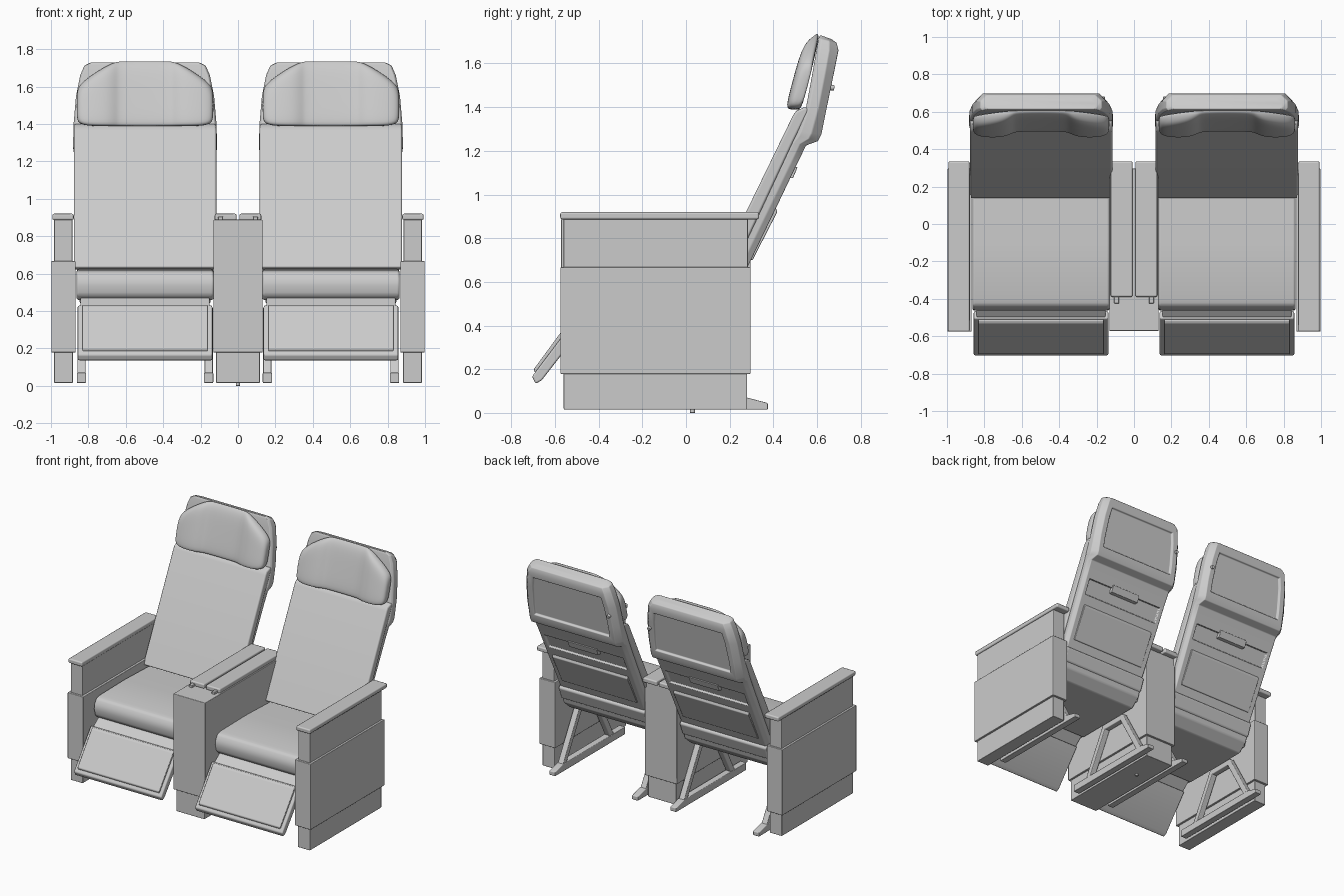
import bpy, bmesh, math
from mathutils import Vector

if "Cube" in bpy.data.objects:
    bpy.data.objects.remove(bpy.data.objects["Cube"])


def finish(name, bm, bevel=0.0, segs=3, subsurf=0):
    bmesh.ops.recalc_face_normals(bm, faces=bm.faces[:])
    me = bpy.data.meshes.new(name)
    bm.to_mesh(me)
    bm.free()
    ob = bpy.data.objects.new(name, me)
    bpy.context.collection.objects.link(ob)
    for p in me.polygons:
        p.use_smooth = True
    if bevel:
        m = ob.modifiers.new("bevel", 'BEVEL')
        m.width, m.segments = bevel, segs
        m.limit_method, m.angle_limit = 'ANGLE', math.radians(30)
        m.harden_normals = True
    if subsurf:
        m = ob.modifiers.new("subsurf", 'SUBSURF')
        m.levels = m.render_levels = subsurf
    return ob


def bridge(bm, loops):
    # skin a series of equal closed loops and cap both ends
    rings = [[bm.verts.new(p) for p in lp] for lp in loops]
    n = len(rings[0])
    grid = []
    for a, b in zip(rings, rings[1:]):
        grid.append([bm.faces.new((a[k], a[(k + 1) % n], b[(k + 1) % n], b[k]))
                     for k in range(n)])
    bm.faces.new(rings[0][::-1])
    bm.faces.new(rings[-1])
    return grid


def prism(name, pts, x0, x1, bevel=0.008, segs=3):
    # side profile (y, z) extruded along x
    bm = bmesh.new()
    bridge(bm, [[(x, y, z) for y, z in pts] for x in (x0, x1)])
    return finish(name, bm, bevel, segs)


def box(name, x, y, z, bevel=0.005):
    x = sorted(x)
    return prism(name, [(y[0], z[0]), (y[1], z[0]), (y[1], z[1]), (y[0], z[1])],
                 x[0], x[1], bevel, 2)


def bar(name, p, q, x0, x1, w):
    p, q = Vector(p), Vector(q)
    d = (q - p).normalized()
    n = Vector((-d.y, d.x)) * w / 2
    e = d * w * 0.4
    prism(name, [tuple(v) for v in (p - e + n, q + e + n, q + e - n, p - e - n)],
          x0, x1, 0.006, 2)


def back_shell(cx):
    # rows: front y, front z, back y, back z, half width
    rows = [(.17, .60, .235, .57, .362), (.365, 1.0, .43, .975, .37),
            (.443, 1.16, .506, 1.135, .373), (.482, 1.24, .55, 1.225, .376),
            (.50, 1.27, .605, 1.245, .383), (.51, 1.29, .62, 1.275, .385),
            (.55, 1.40, .645, 1.40, .382), (.578, 1.55, .676, 1.55, .369),
            (.597, 1.66, .698, 1.66, .347), (.607, 1.715, .69, 1.695, .325),
            (.615, 1.73, .665, 1.712, .295)]
    loops = []
    for i, (yf, zf, yb, zb, h) in enumerate(rows):
        c = 0.018 if i < 4 else 0.035
        sec = [(-h + .01, 0), (h - .01, 0), (h, .15), (h, .6),
               (h - c, 1), (-h + c, 1), (-h, .6), (-h, .15)]
        loops.append([(cx + u, yf + (yb - yf) * t, zf + (zb - zf) * t) for u, t in sec])
    bm = bmesh.new()
    grid = bridge(bm, loops)
    bmesh.ops.recalc_face_normals(bm, faces=bm.faces[:])
    # recessed screen panel and stowage slot
    screen = [grid[i][4] for i in (5, 6, 7)]
    slot = [grid[1][4]]
    bmesh.ops.inset_region(bm, faces=screen, thickness=0.04, depth=0,
                           use_even_offset=True, use_boundary=True)
    bmesh.ops.inset_region(bm, faces=screen, thickness=0.006, depth=-0.014,
                           use_even_offset=True, use_boundary=True)
    bmesh.ops.inset_region(bm, faces=slot, thickness=0.03, depth=0,
                           use_even_offset=True, use_boundary=True)
    bmesh.ops.inset_region(bm, faces=slot, thickness=0.003, depth=-0.014,
                           use_even_offset=True, use_boundary=True)
    finish("back_shell", bm, 0.005, 2)


def headrest(cx):
    # half columns: offset, recess, top z, bottom z
    half = [(.366, .03, 1.575, 1.425), (.352, .01, 1.61, 1.40), (.30, 0, 1.655, 1.388),
            (.20, 0, 1.718, 1.388), (.15, .024, 1.735, 1.388), (.125, .032, 1.738, 1.388)]
    cols = [(-u, r, t, b) for u, r, t, b in half] + half[::-1]
    loops = []
    for u, r, zt, zb in cols:
        def front(z):
            return .458 + (z - 1.41) * .27 + r

        def back(z):
            return .535 + (z - 1.40) * .23
        zm = (zt + zb) / 2
        loop = [(front(zb + .02), zb + .02), (front(zm), zm), (front(zt - .04), zt - .04),
                (front(zt) + .015, zt - .006), (back(zt) - .012, zt), (back(zt), zt - .012),
                (back(zm), zm), (back(zb), zb + .014), (back(zb) - .015, zb),
                (front(zb) + .014, zb)]
        loops.append([(cx + u, y, z) for y, z in loop])
    bm = bmesh.new()
    bridge(bm, loops)
    finish("headrest", bm, subsurf=2)


def knob(name, loc, r, depth):
    bm = bmesh.new()
    bmesh.ops.create_cone(bm, cap_ends=True, segments=20, radius1=r, radius2=r * .85, depth=depth)
    bmesh.ops.translate(bm, verts=bm.verts[:], vec=(0, 0, 0))
    ob = finish(name, bm, 0.002, 2)
    ob.location = loc
    return ob


for s in (1, -1):
    cx = 0.497 * s

    # reclined back
    back_shell(cx)
    prism("back_cushion", [(.135, .632), (.49, 1.362), (.505, 1.383), (.545, 1.402),
                           (.565, 1.39), (.49, 1.24), (.20, .62)],
          cx - .381, cx + .381, 0.012)
    headrest(cx)
    prism("back_pocket", [(.285, .70), (.305, .70), (.418, .92), (.41, .945), (.39, .925)],
          cx - .31, cx + .31, 0.005, 2)
    prism("slot_latch", [(.455, 1.075), (.49, 1.075), (.511, 1.125), (.475, 1.125)],
          cx - .12, cx + .12, 0.003, 2)
    k = knob("jack_knob", (cx - s * .33, .667, 1.49), 0.014, 0.025)
    k.rotation_euler = (math.radians(-101), 0, 0)

    # seat and pan
    prism("seat_cushion", [(-.40, .618), (-.435, .608), (-.457, .575), (-.463, .535),
                           (-.45, .485), (-.42, .458), (.20, .48), (.24, .61), (-.1, .622)],
          cx - .367, cx + .367, 0.014)
    prism("seat_pan", [(-.40, .475), (-.38, .44), (.16, .44), (.23, .50), (.26, .60), (.2, .62)],
          cx - .35, cx + .35, 0.01)
    prism("rear_crossbar", [(.21, .53), (.25, .54), (.285, .63), (.25, .66)],
          cx - .355, cx + .355, 0.012)

    # leg rest
    prism("leg_rest_panel", [(-.688, .133), (-.705, .165), (-.697, .178), (-.505, .432),
                             (-.462, .405), (-.66, .15)],
          cx - .36, cx + .36, 0.009)
    prism("leg_rest_pad", [(-.692, .185), (-.697, .20), (-.532, .425), (-.515, .432),
                           (-.495, .41), (-.67, .18)],
          cx - .335, cx + .335, 0.006)
    prism("leg_rest_hinge", [(-.50, .425), (-.44, .47), (-.38, .47), (-.46, .40)],
          cx - .345, cx + .345, 0.006)

    # side frames under the seat
    for e in (-1, 1):
        xa, xb = sorted((cx + e * .315, cx + e * .365))
        prism("floor_rail", [(-.45, .015), (.375, .015), (.375, .045), (.28, .07), (-.45, .07)],
              xa, xb, 0.005, 2)
        path = [(-.30, .06), (-.12, .40), (.07, .40), (.26, .06)]
        for part, p, q in zip(("front_strut", "top_strut", "rear_strut"), path, path[1:]):
            bar(part, p, q, xa + .003, xb - .003, 0.042)

    # outer arm
    box("outer_arm_base", (.883 * s, .983 * s), (-.56, .28), (.015, .20))
    box("outer_arm_panel", (.868 * s, .998 * s), (-.575, .296), (.178, .667))
    box("outer_arm_upper", (.885 * s, .983 * s), (-.56, .283), (.65, .90))
    box("outer_arm_cap", (.878 * s, .993 * s), (-.576, .335), (.886, .92), 0.01)

    # inner arm cap and button
    box("inner_arm_cap", (.007 * s, .125 * s), (-.39, .335), (.884, .92), 0.01)
    box("arm_button", (.08 * s, .106 * s), (-.425, -.385), (.88, .905), 0.004)

# shared centre console
box("console_base", (-.117, .117), (-.56, .28), (.015, .20))
box("console_body", (-.132, .132), (-.572, .296), (.178, .888))
knob("console_foot", (0, .03, .01), 0.012, 0.02)
